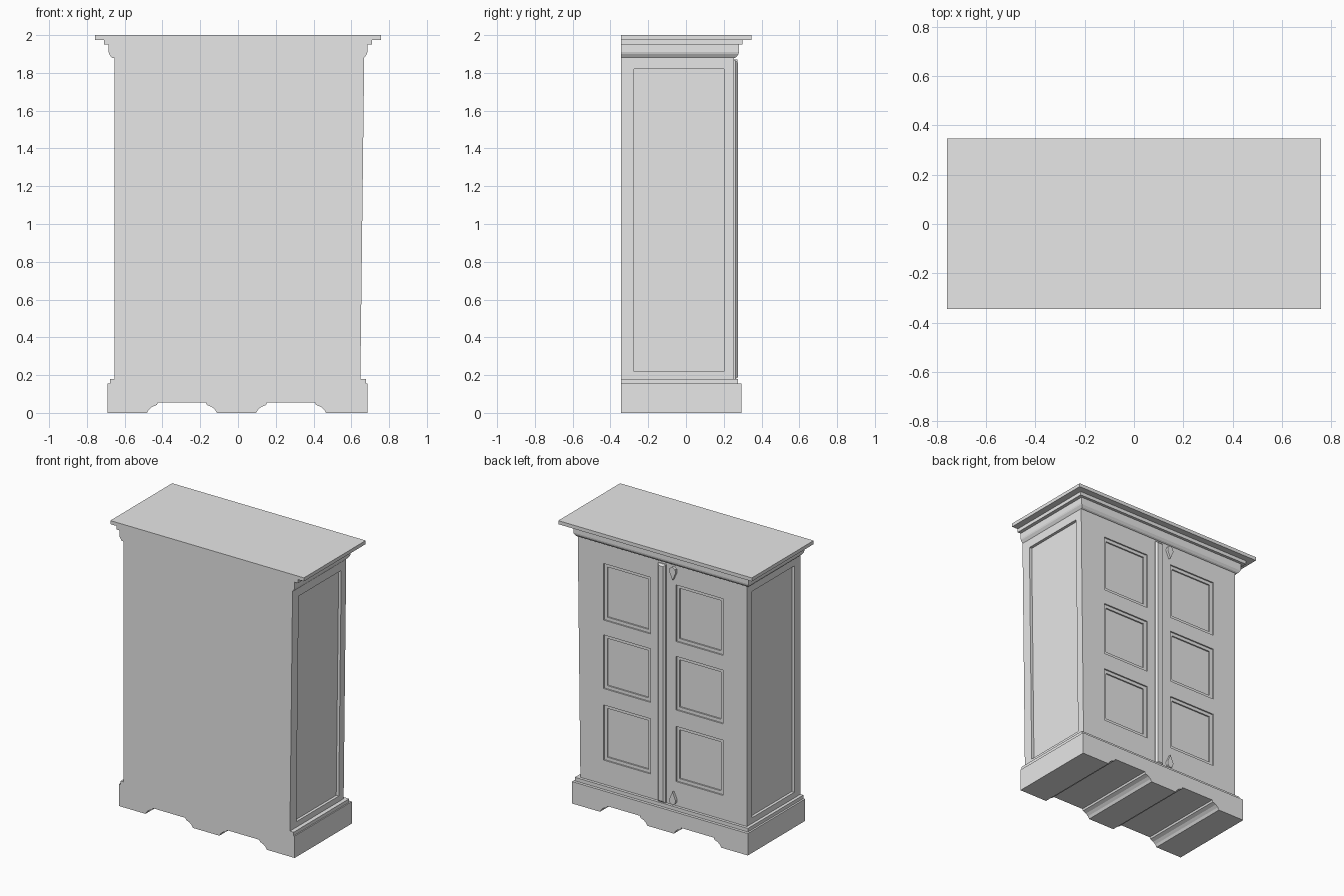
import bpy, bmesh
from mathutils import Vector, Matrix

cube = bpy.data.objects.get("Cube")
if cube:
    bpy.data.objects.remove(cube, do_unlink=True)

grey = bpy.data.materials.new("plain_grey")
grey.use_nodes = True
grey.diffuse_color = (0.8, 0.8, 0.8, 1)
grey.node_tree.nodes["Principled BSDF"].inputs["Base Color"].default_value = (0.8, 0.8, 0.8, 1)

FLAT_Y = -0.345   # plain face shared by every layer
DOOR_Y = 0.255    # face that carries the doors


def finish(name, bm):
    bmesh.ops.recalc_face_normals(bm, faces=bm.faces)
    mesh = bpy.data.meshes.new(name)
    bm.to_mesh(mesh)
    bm.free()
    obj = bpy.data.objects.new(name, mesh)
    mesh.materials.append(grey)
    bpy.context.collection.objects.link(obj)
    return obj


def add_box(bm, lo, hi):
    lo, hi = Vector(lo), Vector(hi)
    m = Matrix.Translation((lo + hi) / 2) @ Matrix.Diagonal((*(hi - lo), 1))
    bmesh.ops.create_cube(bm, size=1, matrix=m)


def prism(name, outline, y0, y1):
    """Extrude an x-z outline along y."""
    bm = bmesh.new()
    face = bm.faces.new([bm.verts.new((x, y0, z)) for x, z in outline])
    new = bmesh.ops.extrude_face_region(bm, geom=[face])["geom"]
    verts = [v for v in new if isinstance(v, bmesh.types.BMVert)]
    bmesh.ops.translate(bm, verts=verts, vec=(0, y1 - y0, 0))
    return finish(name, bm)


def moulding(name, rings):
    """Loft rectangular rings (half width, y reach, z), flush on the plain face."""
    bm = bmesh.new()
    loops = []
    for w, y, z in rings:
        corners = ((-w, FLAT_Y), (w, FLAT_Y), (w, y), (-w, y))
        loops.append([bm.verts.new((a, b, z)) for a, b in corners])
    for low, high in zip(loops, loops[1:]):
        for i in range(4):
            j = (i + 1) % 4
            bm.faces.new((low[i], low[j], high[j], high[i]))
    bm.faces.new(loops[0])
    bm.faces.new(loops[-1])
    return finish(name, bm)


def split_side(bm, normal, cuts):
    """Cut only the faces that look along normal."""
    normal = Vector(normal)
    for axis, values in cuts:
        for value in values:
            faces = [f for f in bm.faces if f.normal.dot(normal) > 0.9]
            geom = {g for f in faces for g in (f, *f.edges, *f.verts)}
            co, no = Vector(), Vector()
            co[axis], no[axis] = value, 1
            bmesh.ops.bisect_plane(bm, geom=list(geom), plane_co=co, plane_no=no)
            bm.normal_update()


def sink(bm, face, depth):
    shift = -face.normal * depth
    top = bmesh.ops.extrude_discrete_faces(bm, faces=[face])["faces"][0]
    bmesh.ops.translate(bm, verts=top.verts, vec=shift)
    top.normal_update()
    return top


# Cabinet body with sunk side panels and six stepped door panels
body = bmesh.new()
add_box(body, (-0.655, FLAT_Y, 0.17), (0.66, DOOR_Y, 1.9))
body.normal_update()
rows = ((0.35, 0.74), (0.856, 1.235), (1.34, 1.74))
door_x = (-0.467, -0.1, 0.1, 0.467)
split_side(body, (0, 1, 0), [(0, door_x), (2, [z for row in rows for z in row])])
for side in (-1, 1):
    split_side(body, (side, 0, 0), [(1, (-0.275, 0.2)), (2, (0.22, 1.82))])

door_panels, side_panels = [], []
for f in body.faces:
    c = f.calc_center_median()
    if f.normal.y > 0.9 and 0.1 < abs(c.x) < 0.467 and any(a < c.z < b for a, b in rows):
        door_panels.append(f)
    elif abs(f.normal.x) > 0.9 and -0.275 < c.y < 0.2 and 0.22 < c.z < 1.82:
        side_panels.append(f)
for f in side_panels:
    sink(body, f, 0.02)
for f in door_panels:
    field = sink(body, f, 0.01)
    bmesh.ops.inset_individual(body, faces=[field], thickness=0.032)
    field.normal_update()
    sink(body, field, 0.01)

# Slight outward lean of the +x wall
for v in body.verts:
    if v.co.x > 0.6:
        v.co.x += (v.co.z - 1.2) * 0.012
finish("cabinet_body", body)

# Cornice: cove, then two stepped slabs
moulding("cornice", [
    (0.668, 0.26, 1.88), (0.672, 0.268, 1.885), (0.682, 0.278, 1.9),
    (0.685, 0.28, 1.91), (0.685, 0.28, 1.95), (0.71, 0.3, 1.95),
    (0.71, 0.3, 1.975), (0.757, 0.346, 1.975), (0.757, 0.346, 2.0)])

# Plinth with two scalloped arches running right through
scallop = [(0.185, 0), (0.175, 0.017), (0.158, 0.032), (0.132, 0.042), (0.127, 0.055)]
outline = [(-0.69, 0)]
for centre in (-0.297, 0.281):
    outline += [(centre - x, z) for x, z in scallop]
    outline += [(centre + x, z) for x, z in reversed(scallop)]
outline += [(0.685, 0), (0.685, 0.155), (-0.69, 0.155)]
prism("plinth", outline, FLAT_Y, 0.295)
moulding("plinth_step", [(0.677, 0.275, 0.15), (0.677, 0.275, 0.18)])

# Chamfered strip covering the meeting line of the doors
strip = bmesh.new()
add_box(strip, (-0.025, DOOR_Y - 0.01, 0.18), (0.035, 0.275, 1.865))
edges = [e for e in strip.edges if all(v.co.y > 0.27 for v in e.verts)]
bmesh.ops.bevel(strip, geom=edges, offset=0.012, segments=1, affect='EDGES')
finish("door_strip", strip)

# Pointed plates beside the strip, one at each end
drop = [(0, 0), (0.024, 0.055), (0.021, 0.08), (0, 0.095), (-0.021, 0.08), (-0.024, 0.055)]
for name, tip, way in (("upper_plate", 1.775, 1), ("lower_plate", 0.28, -1)):
    prism(name, [(x - 0.085, tip + way * z) for x, z in drop], DOOR_Y - 0.01, 0.273)
